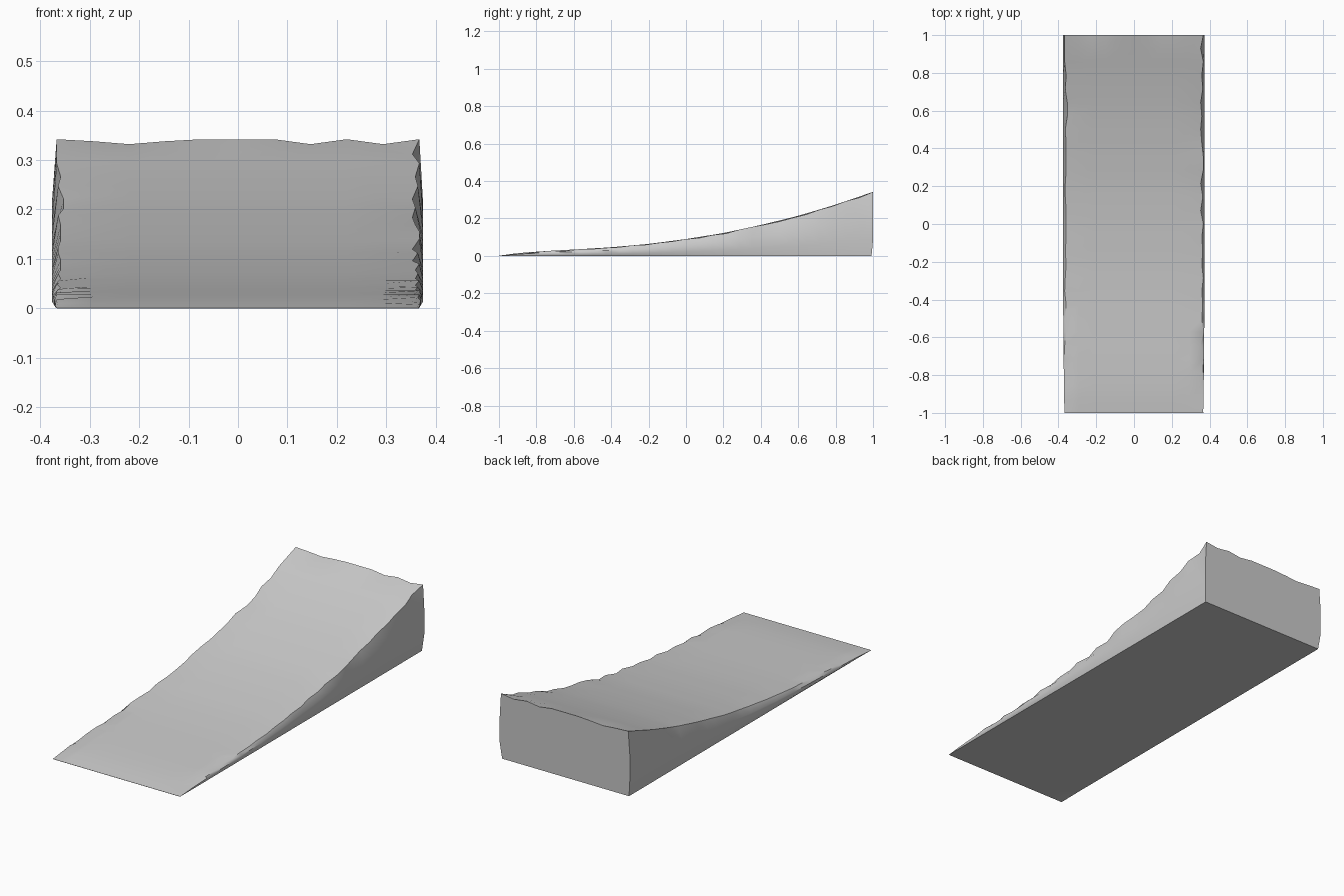
import bpy, bmesh, math, random

if "Cube" in bpy.data.objects:
    bpy.data.objects.remove(bpy.data.objects["Cube"])

random.seed(4)

# Ramp profile: (y, height) along the curved running surface
PROFILE = [(-1, .001), (-.9, .015), (-.75, .026), (-.6, .034), (-.4, .046),
           (-.2, .064), (0, .09), (.2, .122), (.4, .165), (.6, .214),
           (.8, .274), (1, .342)]


def height(y):
    for (y0, z0), (y1, z1) in zip(PROFILE, PROFILE[1:]):
        if y <= y1:
            return z0 + (z1 - z0) * (y - y0) / (y1 - y0)
    return PROFILE[-1][1]


COLS, ROWS = 10, 28
bm = bmesh.new()
rings = []
for r in range(ROWS + 1):
    y = -1 + 2 * r / ROWS
    h = height(y)
    end = r in (0, ROWS)
    # Worn upper edges, one chip depth per side
    chip = [0 if end else random.choice((0, .003, .008, .014)) for _ in range(2)]
    bulge = .008 * min(1, h / .05)
    pts = []
    # Top surface, left to right
    for c in range(COLS + 1):
        t = c / COLS
        x = -.367 + .734 * t
        z = h
        if c == 0:
            x += chip[0]
            z -= min(chip[0] * .4, h * .3)
        elif c == COLS:
            x -= chip[1]
            z -= min(chip[1] * .4, h * .3)
        elif r == ROWS:
            z -= random.choice((0, 0, .004, .01))
        pts.append((x, y, z))
    # Slightly bulging right side
    pts += [(.366 + bulge, y, h * .65), (.366 + bulge, y, h * .25)]
    # Flat underside, right to left
    yb = .992 if r == ROWS else y
    pts += [(.366 - .732 * c / COLS, yb, 0) for c in range(COLS + 1)]
    # Slightly bulging left side
    pts += [(-.368 - bulge, y, h * .25), (-.368 - bulge, y, h * .65)]
    rings.append([bm.verts.new(p) for p in pts])

# Skin between sections and close both ends
n = len(rings[0])
for a, b in zip(rings, rings[1:]):
    for i in range(n):
        j = (i + 1) % n
        bm.faces.new((a[i], a[j], b[j], b[i]))
bm.faces.new(rings[0])
bm.faces.new(rings[-1][::-1])
bmesh.ops.recalc_face_normals(bm, faces=bm.faces[:])

mesh = bpy.data.meshes.new("ramp")
bm.to_mesh(mesh)
bm.free()
ramp = bpy.data.objects.new("ramp", mesh)
bpy.context.collection.objects.link(ramp)
bpy.context.view_layer.objects.active = ramp
ramp.select_set(True)
bpy.ops.object.shade_smooth_by_angle(angle=math.radians(40))
